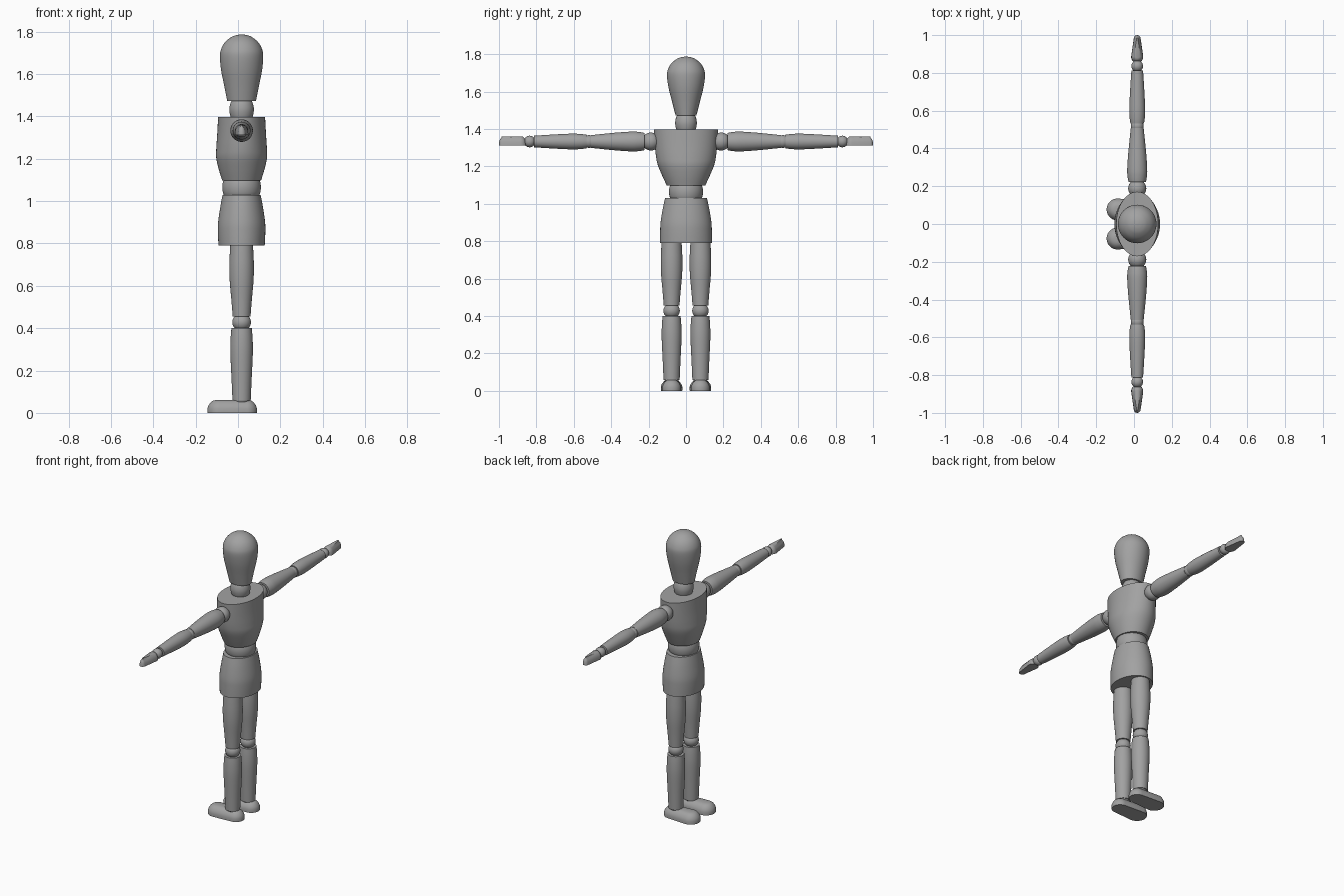
import bpy, bmesh, math

if "Cube" in bpy.data.objects:
    bpy.data.objects.remove(bpy.data.objects["Cube"])

CX = 0.017          # shared body axis
ARM_Z = 1.333       # arm axis height
LEG_Y = 0.077       # leg offset from the middle
SEG = 48

grey = bpy.data.materials.new("plain grey")
grey.diffuse_color = (0.36, 0.36, 0.36, 1)
grey.use_nodes = True
grey.node_tree.nodes["Principled BSDF"].inputs["Base Color"].default_value = grey.diffuse_color


def finish(name, bm, loc, rot=(0, 0, 0)):
    bmesh.ops.recalc_face_normals(bm, faces=bm.faces)
    me = bpy.data.meshes.new(name)
    bm.to_mesh(me)
    bm.free()
    me.materials.append(grey)
    ob = bpy.data.objects.new(name, me)
    bpy.context.collection.objects.link(ob)
    ob.location, ob.rotation_euler = loc, rot
    bpy.ops.object.select_all(action='DESELECT')
    ob.select_set(True)
    bpy.context.view_layer.objects.active = ob
    bpy.ops.object.shade_smooth_by_angle(angle=math.radians(35))
    return ob


def skin(rings):
    """Closed surface through a stack of equal-length rings of points."""
    bm = bmesh.new()
    rows = [[bm.verts.new(p) for p in r] for r in rings]
    for a, b in zip(rows, rows[1:]):
        for i in range(len(a)):
            j = (i + 1) % len(a)
            bm.faces.new((a[i], a[j], b[j], b[i]))
    bm.faces.new(rows[0])
    bm.faces.new(rows[-1])
    return bm


def smooth_profile(pts, steps=5):
    """Catmull-Rom curve through the profile stations."""
    out = []
    for k in range(len(pts) - 1):
        p0, p1, p2 = pts[max(k - 1, 0)], pts[k], pts[k + 1]
        p3 = pts[min(k + 2, len(pts) - 1)]
        for s in range(steps):
            t = s / steps
            out.append(tuple(
                0.5 * (2 * b + (c - a) * t + (2 * a - 5 * b + 4 * c - d) * t * t
                       + (3 * b - a - 3 * c + d) * t ** 3)
                for a, b, c, d in zip(p0, p1, p2, p3)))
    return out + [pts[-1]]


def turned(name, pts, loc=(CX, 0, 0), rot=(0, 0, 0)):
    """Turned part; stations are (height, radius) or (height, x radius, y radius)."""
    pts = smooth_profile([(p[0], p[1], p[-1]) for p in pts])
    ang = [2 * math.pi * i / SEG for i in range(SEG)]
    return finish(name, skin([[(rx * math.cos(a), ry * math.sin(a), z) for a in ang]
                              for z, rx, ry in pts]), loc, rot)


def ball(name, r, loc, sz=1.0):
    bm = bmesh.new()
    bmesh.ops.create_uvsphere(bm, u_segments=32, v_segments=20, radius=r)
    bmesh.ops.scale(bm, vec=(1, 1, sz), verts=bm.verts)
    return finish(name, bm, loc)


def pad(name, c0, r0, c1, r1, back, layers, loc, turn):
    """Flat-bottomed rounded pad: outline around two circles, drawn in as it rises."""
    rings = []
    for z, inset in layers:
        a0, a1 = max(r0 - inset, 0.003), max(r1 - inset, 0.003)
        ring = []
        for i in range(SEG):
            t = 2 * math.pi * (i + 0.5) / SEG
            c, s = math.cos(t), math.sin(t)
            x, r = max((c0, a0), (c1, a1), key=lambda q: q[0] * c + q[1])
            ring.append((max(x + r * c, back), r * s, z))
        rings.append(ring)
    return finish(name, skin(rings), loc, (0, 0, turn))


# Head: egg with a flat cut at the chin
dome = [(1.685 + 0.102 * math.sin(a), 0.102 * math.cos(a), 0.102 * math.cos(a))
        for a in (math.radians(d) for d in (0, 20, 40, 60, 75, 87))]
turned("head", [(1.473, 0.068, 0.056), (1.54, 0.081, 0.073),
                (1.62, 0.097, 0.093)] + dome)
turned("neck", [(1.385, 0.046), (1.405, 0.054), (1.432, 0.058),
                (1.458, 0.054), (1.478, 0.045)])

# Trunk
turned("chest", [(1.098, 0.092, 0.103), (1.15, 0.108, 0.127), (1.205, 0.120, 0.150),
                 (1.25, 0.1195, 0.160), (1.32, 0.115, 0.167), (1.397, 0.111, 0.171)])
turned("waist", [(1.02, 0.080), (1.04, 0.088), (1.065, 0.091),
                 (1.09, 0.088), (1.11, 0.080)])
turned("hips", [(0.79, 0.109, 0.138), (0.85, 0.112, 0.138), (0.90, 0.111, 0.136),
                (0.97, 0.101, 0.125), (1.03, 0.090, 0.112)])

for side, s in (("left", 1), ("right", -1)):
    # Leg
    leg = (CX, s * LEG_Y, 0)
    turned(side + "_thigh", [(0.455, 0.042), (0.53, 0.048), (0.62, 0.056),
                             (0.69, 0.058), (0.75, 0.056), (0.80, 0.053)], leg)
    ball(side + "_knee", 0.044, (CX, s * LEG_Y, 0.428), 0.95)
    turned(side + "_shin", [(0.058, 0.043), (0.15, 0.047), (0.28, 0.053),
                            (0.35, 0.052), (0.40, 0.048)], leg)
    ball(side + "_ankle", 0.042, (CX, s * LEG_Y, 0.075))
    pad(side + "_foot", -0.04, 0.050, 0.087, 0.058, -1,
        [(0, 0.001), (0.02, 0), (0.035, 0.005), (0.049, 0.015),
         (0.057, 0.026), (0.061, 0.040)], (0, s * LEG_Y, 0), math.pi)

    # Arm, lying along y
    arm, tilt = (CX, 0, ARM_Z), (-s * math.pi / 2, 0, 0)
    ball(side + "_shoulder", 0.048, (CX, s * 0.188, ARM_Z))
    turned(side + "_upper_arm", [(0.222, 0.046), (0.25, 0.051), (0.29, 0.053),
                                 (0.38, 0.047), (0.508, 0.034)], arm, tilt)
    ball(side + "_elbow", 0.034, (CX, s * 0.518, ARM_Z))
    turned(side + "_forearm", [(0.532, 0.036), (0.56, 0.040), (0.61, 0.042),
                               (0.70, 0.038), (0.812, 0.031)], arm, tilt)
    ball(side + "_wrist", 0.031, (CX, s * 0.836, ARM_Z))
    pad(side + "_hand", 0.885, 0.032, 0.982, 0.018, 0.858,
        [(0, 0), (0.018, 0.001), (0.032, 0.006), (0.042, 0.014), (0.048, 0.023)],
        (CX, 0, 1.313), s * math.pi / 2)
